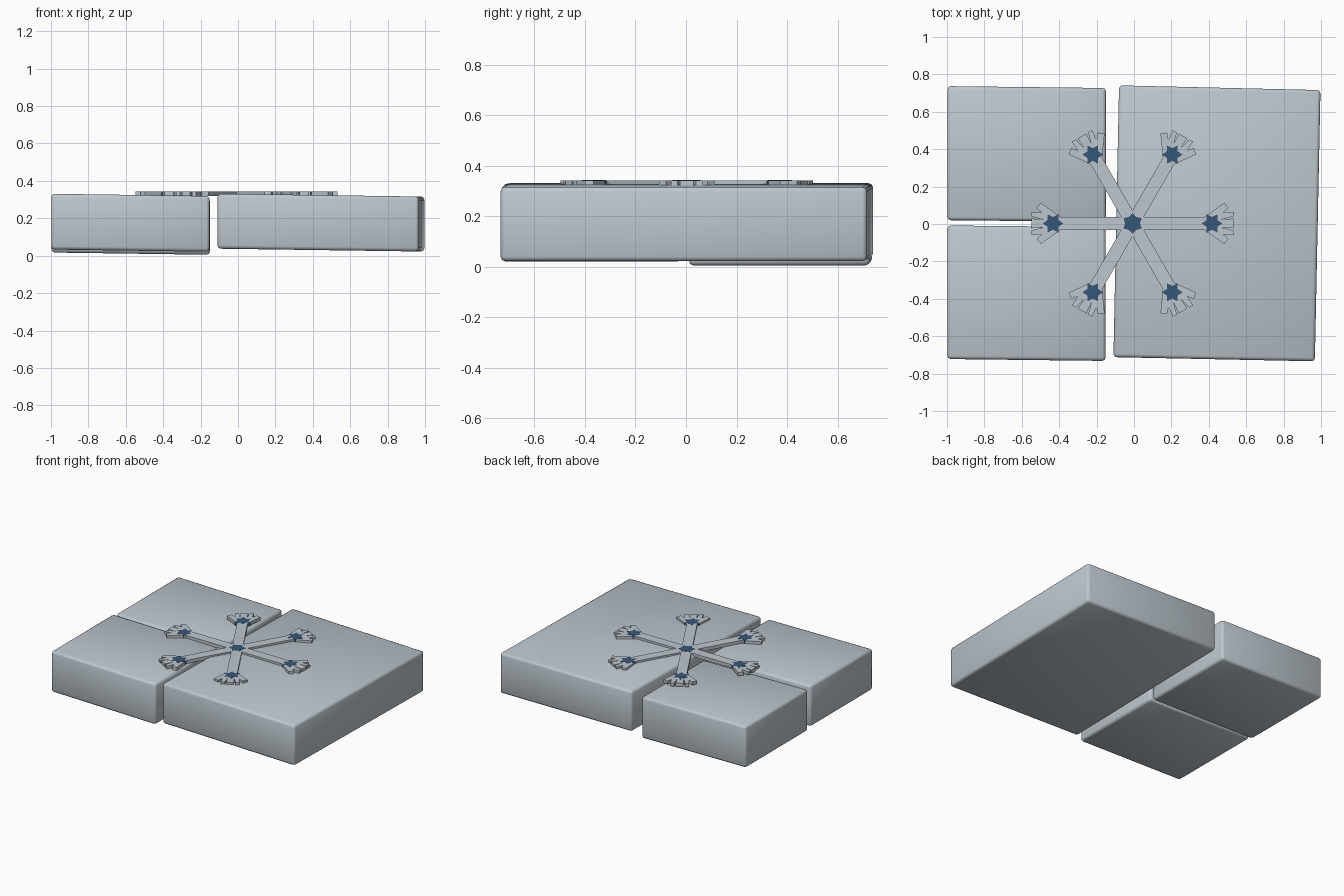
import bpy, bmesh, math

if "Cube" in bpy.data.objects:
    bpy.data.objects.remove(bpy.data.objects["Cube"])


def material(name, rgb):
    m = bpy.data.materials.new(name)
    m.diffuse_color = (*rgb, 1.0)
    m.use_nodes = True
    m.node_tree.nodes["Principled BSDF"].inputs["Base Color"].default_value = m.diffuse_color
    return m


STONE = material("pale_stone", (0.51, 0.575, 0.62))
BLUE = material("deep_blue", (0.035, 0.095, 0.19))


def prism(name, outline, bottom, top, mat):
    """Extrude an outline; bottom and top are functions giving z at (x, y)."""
    bm = bmesh.new()
    lo = [bm.verts.new((x, y, bottom(x, y))) for x, y in outline]
    hi = [bm.verts.new((x, y, top(x, y))) for x, y in outline]
    bm.faces.new(lo[::-1])
    bm.faces.new(hi)
    n = len(outline)
    for i in range(n):
        j = (i + 1) % n
        bm.faces.new((lo[i], lo[j], hi[j], hi[i]))
    bmesh.ops.recalc_face_normals(bm, faces=bm.faces)
    me = bpy.data.meshes.new(name)
    bm.to_mesh(me)
    bm.free()
    me.materials.append(mat)
    ob = bpy.data.objects.new(name, me)
    bpy.context.collection.objects.link(ob)
    return ob


def slab(name, outline, z0, thick, slope):
    """Slightly tilted paving slab with softened edges."""
    ob = prism(name, outline, lambda x, y: z0 + slope * x,
               lambda x, y: z0 + thick + slope * x, STONE)
    for p in ob.data.polygons:
        p.use_smooth = True
    bev = ob.modifiers.new("soft_edges", 'BEVEL')
    bev.width = 0.018
    bev.segments = 2
    bev.limit_method = 'NONE'


# Three paving slabs
slab("back_left_slab", [(-0.997, 0.02), (-0.15, 0.012), (-0.15, 0.727), (-0.997, 0.737)],
     0.003, 0.302, -0.014)
slab("front_left_slab", [(-0.998, -0.722), (-0.152, -0.732), (-0.152, -0.016), (-0.998, -0.008)],
     0.019, 0.298, -0.014)
slab("right_slab", [(-0.11, -0.712), (0.967, -0.734), (0.997, 0.716), (-0.08, 0.741)],
     0.036, 0.294, -0.014)

# Snowflake relief: six arms with three-pronged tips, and a blue star on each
CX, CY = -0.008, 0.003
Z0, Z1 = 0.318, 0.342
H = 0.035
SIDE = [(0.385, H), (0.49, 0.11), (0.513, 0.083), (0.485, 0.058), (0.54, 0.062),
        (0.54, 0.037), (0.478, 0.022), (0.54, 0.026)]


def place(points, angle):
    c, s = math.cos(angle), math.sin(angle)
    return [(CX + x * c - y * s, CY + x * s + y * c) for x, y in points]


def star(cx, r_out, r_in, n):
    return [(cx + (r_in if i % 2 else r_out) * math.cos(math.pi * i / n),
             (r_in if i % 2 else r_out) * math.sin(math.pi * i / n)) for i in range(2 * n)]


outline = []
# Arm base corners lie where neighbouring arms meet
base = H * math.sqrt(3)
for k in range(6):
    tip = [(x, -y) for x, y in SIDE] + SIDE[::-1]
    outline += place([(base, -H)] + tip, k * math.pi / 3)
prism("snowflake", outline, lambda x, y: Z0, lambda x, y: Z1, STONE)

for k in range(6):
    prism(f"arm_star_{k + 1}", place(star(0.425, 0.056, 0.034, 6), k * math.pi / 3),
          lambda x, y: Z0 + 0.001, lambda x, y: Z1 + 0.001, BLUE)
prism("centre_star", place(star(0, 0.056, 0.04, 6), math.pi / 6),
      lambda x, y: Z0 + 0.001, lambda x, y: Z1 + 0.001, BLUE)
